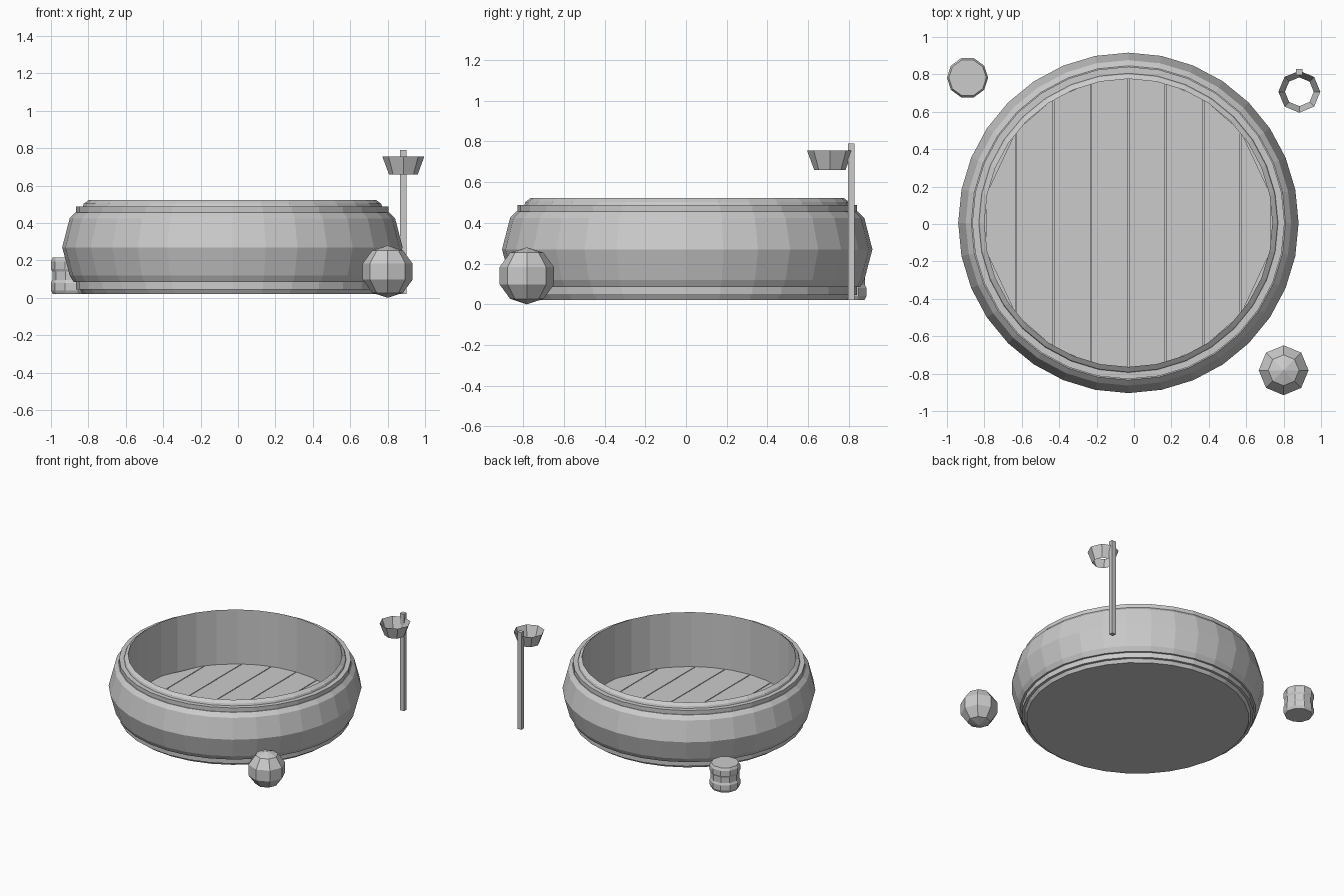
import bpy
import bmesh
import math

default = bpy.data.objects.get("Cube")
if default:
    bpy.data.objects.remove(default, do_unlink=True)

# One plain grey for everything
grey = bpy.data.materials.new("plain grey")
grey.use_nodes = True
grey.diffuse_color = (0.6, 0.6, 0.6, 1)
bsdf = next(n for n in grey.node_tree.nodes if n.type == "BSDF_PRINCIPLED")
bsdf.inputs["Base Color"].default_value = (0.6, 0.6, 0.6, 1)


def finish(name, bm, location=(0, 0, 0), solid=True):
    if solid:
        bmesh.ops.recalc_face_normals(bm, faces=bm.faces[:])
    mesh = bpy.data.meshes.new(name)
    bm.to_mesh(mesh)
    bm.free()
    mesh.materials.append(grey)
    obj = bpy.data.objects.new(name, mesh)
    obj.location = location
    bpy.context.collection.objects.link(obj)
    return obj


def lathe(name, profile, sides, location, caps=True):
    """Turn a (radius, height) profile into flat-sided rings, capping the ends."""
    bm = bmesh.new()
    rings = []
    for r, z in profile:
        angles = [2 * math.pi * i / sides for i in range(sides)]
        rings.append([bm.verts.new((r * math.cos(a), r * math.sin(a), z)) for a in angles])
    for low, high in zip(rings, rings[1:]):
        for i in range(sides):
            j = (i + 1) % sides
            bm.faces.new((low[i], low[j], high[j], high[i]))
    if caps:
        bm.faces.new(rings[0][::-1])
        bm.faces.new(rings[-1])
    return finish(name, bm, location, caps)


# Round tub: bulging wall, stepped hoops at both ends, straight inner wall, floor
TUB = (-0.03, 0.006, 0)
tub_profile = [
    (0.80, 0.02), (0.815, 0.045), (0.835, 0.045), (0.835, 0.085),
    (0.85, 0.085), (0.87, 0.12), (0.91, 0.27), (0.87, 0.425),
    (0.84, 0.455), (0.835, 0.455), (0.835, 0.488), (0.80, 0.488),
    (0.795, 0.503), (0.77, 0.522), (0.77, 0.08),
]
lathe("tub", tub_profile, 32, TUB)

# Floor boards, each cut to the round of the tub
PITCH, GAP, REACH, TOP = 0.2, 0.006, 0.775, 0.09
for n in range(8):
    x0 = max((n - 4) * PITCH + GAP / 2, -0.76)
    x1 = min((n - 3) * PITCH - GAP / 2, 0.76)
    bm = bmesh.new()
    corners = []
    for x, side in ((x0, -1), (x1, -1), (x1, 1), (x0, 1)):
        y = side * math.sqrt(REACH ** 2 - x ** 2)
        corners.append(bm.verts.new((x, y, TOP)))
    board = bm.faces.new(corners)
    low = bmesh.ops.extrude_face_region(bm, geom=[board])["geom"]
    for v in low:
        if isinstance(v, bmesh.types.BMVert):
            v.co.z -= 0.015
    finish(f"floor_board_{n + 1}", bm, TUB)

# Ten-sided stool with a raised hoop near each end
stool_profile = [
    (0.10, 0.02), (0.11, 0.04), (0.11, 0.08), (0.103, 0.095),
    (0.103, 0.14), (0.11, 0.155), (0.11, 0.195), (0.10, 0.215),
]
lathe("stool", stool_profile, 10, (-0.89, 0.782, 0))

# Low-poly ball
bm = bmesh.new()
bmesh.ops.create_uvsphere(bm, u_segments=8, v_segments=5, radius=0.14)
finish("ball", bm, (0.8, -0.782, 0.14))

# Post with an open, tapered hoop
bm = bmesh.new()
bmesh.ops.create_cube(bm, size=1)
bmesh.ops.scale(bm, vec=(0.035, 0.033, 0.77), verts=bm.verts[:])
finish("hoop_post", bm, (0.884, 0.812, 0.405))
lathe("hoop", [(0.077, 0.66), (0.112, 0.755)], 8, (0.884, 0.707, 0), caps=False)
